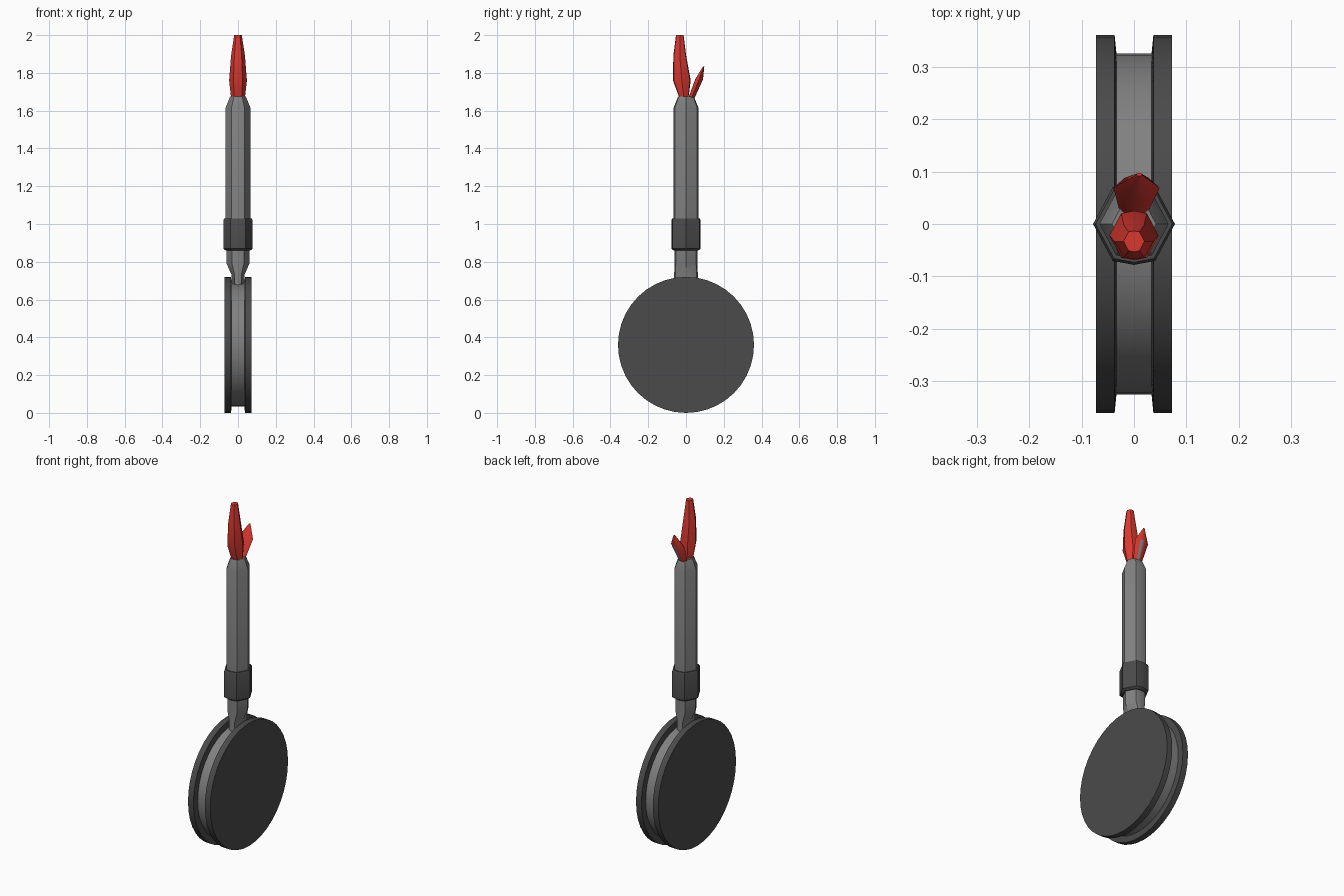
import bpy, bmesh, math
from mathutils import Vector

cube = bpy.data.objects.get("Cube")
if cube:
    bpy.data.objects.remove(cube, do_unlink=True)


def material(name, rgb):
    m = bpy.data.materials.new(name)
    m.use_nodes = True
    m.diffuse_color = (*rgb, 1)
    m.node_tree.nodes["Principled BSDF"].inputs["Base Color"].default_value = (*rgb, 1)
    return m


dark = material("dark_grey", (0.07, 0.07, 0.07))
grey = material("mid_grey", (0.22, 0.22, 0.22))
red = material("flame_red", (0.7, 0.04, 0.03))

# Eight-sided outline with points on both axes
OCTAGON = [(1, 0), (0.52, 0.9), (0, 1), (-0.52, 0.9),
           (-1, 0), (-0.52, -0.9), (0, -1), (0.52, -0.9)]


def loft(name, rings, mats, outline=OCTAGON, angle=40):
    """Skin rings given as (centre, half width x, half depth y)."""
    bm = bmesh.new()
    loops = [[bm.verts.new(Vector(c) + Vector((u * rx, v * ry, 0))) for u, v in outline]
             for c, rx, ry in rings]
    n = len(outline)
    for a, b in zip(loops, loops[1:]):
        for i in range(n):
            j = (i + 1) % n
            bm.faces.new((a[i], a[j], b[j], b[i]))
    bm.faces.new(loops[0][::-1])
    bm.faces.new(loops[-1])
    bmesh.ops.recalc_face_normals(bm, faces=bm.faces)
    mesh = bpy.data.meshes.new(name)
    bm.to_mesh(mesh)
    bm.free()
    for m in mats:
        mesh.materials.append(m)
    obj = bpy.data.objects.new(name, mesh)
    bpy.context.collection.objects.link(obj)
    bpy.ops.object.select_all(action='DESELECT')
    obj.select_set(True)
    bpy.context.view_layer.objects.active = obj
    bpy.ops.object.shade_smooth_by_angle(angle=math.radians(angle))
    return obj


def wheel_part(name, profile, mat):
    """Round part lying on the x axis, profile of (x, radius)."""
    circle = [(math.cos(math.tau * i / 40), math.sin(math.tau * i / 40)) for i in range(40)]
    obj = loft(name, [((0, 0, x), r, r) for x, r in profile], [mat], circle)
    obj.rotation_euler = (0, math.pi / 2, 0)
    obj.location = (0, 0, 0.36)
    return obj


# Twin discs with a recessed core between them
for side, s in (("left", 1), ("right", -1)):
    wheel_part(side + "_disc", [(s * 0.033, 0.32), (s * 0.037, 0.36), (s * 0.072, 0.36)], dark)
wheel_part("disc_core", [(-0.036, 0.325), (0.036, 0.325)], grey)

# Neck flattening into the gap between the discs
loft("neck", [((0, 0, 0.64), 0.032, 0.064), ((0, 0, 0.73), 0.034, 0.063),
              ((0, 0, 0.79), 0.06, 0.06), ((0, 0, 0.88), 0.06, 0.06)], [grey])

# Collar and shaft
loft("collar", [((0, 0, 0.86), 0.066, 0.066), ((0, 0, 0.87), 0.078, 0.078),
                ((0, 0, 1.02), 0.078, 0.078), ((0, 0, 1.03), 0.073, 0.073)], [dark])
loft("shaft", [((0, 0, 1.0), 0.066, 0.066), ((0, 0, 1.615), 0.066, 0.066),
               ((0, 0, 1.675), 0.042, 0.042)], [grey])

# Tall flame
loft("tall_flame", [((0, -0.01, 1.66), 0.036, 0.022), ((0, -0.022, 1.76), 0.047, 0.047),
                    ((0, -0.033, 1.89), 0.037, 0.034), ((0, -0.033, 2.0), 0.02, 0.02)], [red])

# Small leaning flame, with one grey facet on its underside
small = loft("small_flame", [((0, 0.026, 1.66), 0.028, 0.016), ((0.005, 0.069, 1.765), 0.044, 0.021),
                             ((0.01, 0.094, 1.835), 0.005, 0.003)], [red, grey])
for p in small.data.polygons:
    if p.center.z < 1.75 and p.normal.y > 0.5 and 0.005 < p.center.x < 0.02:
        p.material_index = 1
